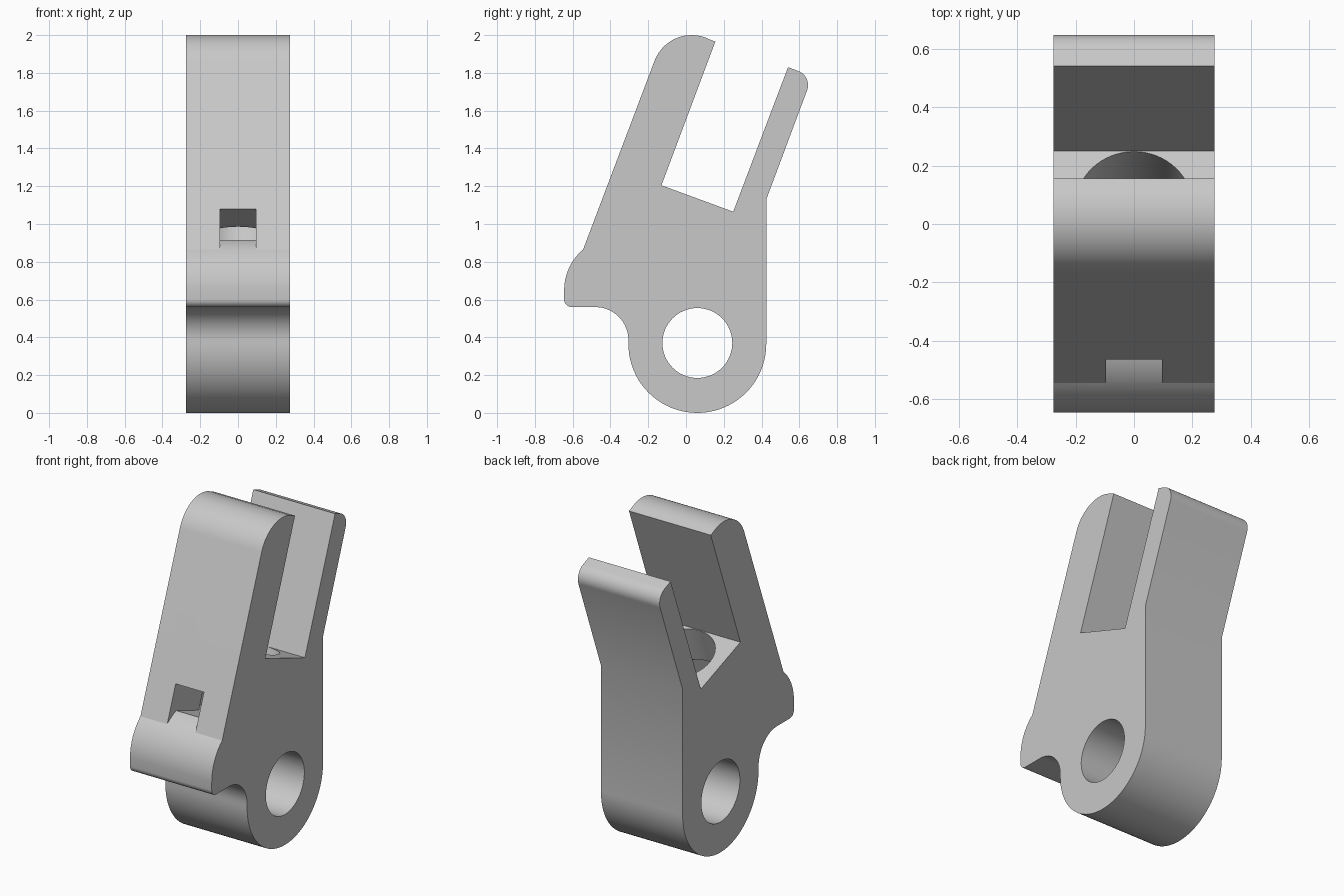
import bpy
import bmesh
from math import sin, cos, radians
from mathutils import Matrix, Vector

cube = bpy.data.objects.get("Cube")
if cube:
    bpy.data.objects.remove(cube)

HALF_WIDTH = 0.275
TILT = radians(20.5)

grey = bpy.data.materials.new("plain_grey")
grey.use_nodes = True
colour = (0.58, 0.58, 0.58, 1)
grey.diffuse_color = colour
grey.node_tree.nodes["Principled BSDF"].inputs["Base Color"].default_value = colour


def arc(y, z, r, start, end, n):
    angles = [radians(start + (end - start) * i / n) for i in range(n + 1)]
    return [(y + r * cos(a), z + r * sin(a)) for a in angles]


def add_object(name, bm):
    bmesh.ops.recalc_face_normals(bm, faces=bm.faces)
    mesh = bpy.data.meshes.new(name)
    bm.to_mesh(mesh)
    bm.free()
    mesh.materials.append(grey)
    obj = bpy.data.objects.new(name, mesh)
    bpy.context.collection.objects.link(obj)
    return obj


def extrude_profile(name, points, half):
    """Side outline in y and z, extruded across x."""
    bm = bmesh.new()
    face = bm.faces.new([bm.verts.new((-half, y, z)) for y, z in points])
    new = bmesh.ops.extrude_face_region(bm, geom=[face])["geom"]
    verts = [v for v in new if isinstance(v, bmesh.types.BMVert)]
    bmesh.ops.translate(bm, verts=verts, vec=(2 * half, 0, 0))
    return add_object(name, bm)


def cylinder(name, centre, radius, depth, rotation):
    bm = bmesh.new()
    bmesh.ops.create_cone(bm, cap_ends=True, segments=64, radius1=radius,
                          radius2=radius, depth=depth,
                          matrix=Matrix.Translation(centre) @ rotation)
    return add_object(name, bm)


def cut(target, cutter):
    cutter.hide_render = True
    mod = target.modifiers.new("cut", 'BOOLEAN')
    mod.operation = 'DIFFERENCE'
    mod.solver = 'EXACT'
    mod.object = cutter
    bpy.context.view_layer.objects.active = target
    bpy.ops.object.modifier_apply(modifier=mod.name)
    bpy.data.objects.remove(cutter)


# Forked body: round lug, thin rear arm, slot, thick front arm, front lip
outline = arc(0.06, 0.365, 0.365, 180, 360, 40)
outline += [(0.425, 1.13)]
outline += arc(0.566, 1.735, 0.08, -20, 70, 12)
outline += [(0.54, 1.83), (0.25, 1.065), (-0.13, 1.205), (0.155, 1.965)]
outline += arc(0.03, 1.79, 0.21, 62, 159.5, 20)
outline += arc(-0.364, 0.65, 0.281, 130, 180, 14)
outline += arc(-0.605, 0.6, 0.04, 180, 270, 8)
outline += arc(-0.48, 0.385, 0.175, 90, 0, 16)
body = extrude_profile("fork_body", outline, HALF_WIDTH)

# Pivot hole through the lug
cut(body, cylinder("pivot_hole", (0, 0.06, 0.37), 0.185, 1,
                   Matrix.Rotation(radians(90), 4, 'Y')))

# Round bore sunk into the slot floor
axis = Vector((0, sin(TILT), cos(TILT)))
floor = Vector((0, 0.06, 1.135))
top, bottom = floor + axis * 0.01, floor - axis * 0.385
cut(body, cylinder("slot_bore", (top + bottom) / 2, 0.2, (top - bottom).length,
                   Matrix.Rotation(-TILT, 4, 'X')))

# Square front window, running over the lip into the bore
window = arc(-0.364, 0.65, 0.281, 130, 109.5, 6)
window += [(0, 0.745), (0, 0.908), (-0.464, 1.08), (-0.65, 1.15), (-0.7, 0.92)]
cut(body, extrude_profile("front_window", window, 0.095))

bpy.ops.object.select_all(action='DESELECT')
body.select_set(True)
bpy.context.view_layer.objects.active = body
bpy.ops.object.shade_smooth_by_angle(angle=radians(25))
